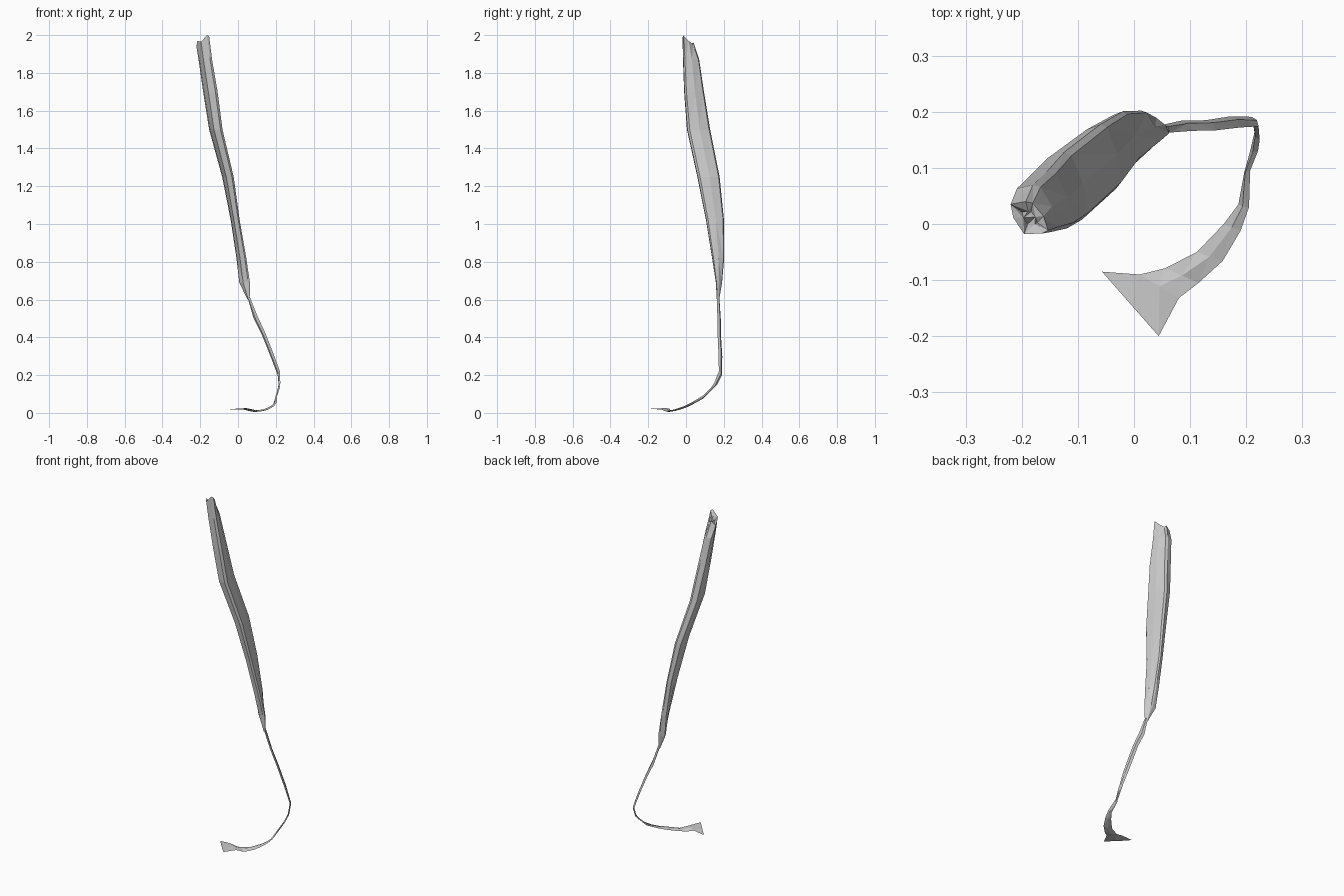
import bpy
import bmesh
from mathutils import Vector

if "Cube" in bpy.data.objects:
    bpy.data.objects.remove(bpy.data.objects["Cube"])


def loft(name, rings, cap_start=True, cap_end=True):
    """Skin a list of equal-length closed rings; returns a flat shaded object."""
    bm = bmesh.new()
    rows = [[bm.verts.new(p) for p in ring] for ring in rings]
    n = len(rows[0])
    for a, b in zip(rows, rows[1:]):
        for i in range(n):
            j = (i + 1) % n
            bm.faces.new((a[i], a[j], b[j], b[i]))
    for flag, row in ((cap_start, rows[0]), (cap_end, rows[-1])):
        if flag:
            bm.faces.new(row)
    bmesh.ops.triangulate(bm, faces=bm.faces)
    bmesh.ops.recalc_face_normals(bm, faces=bm.faces)
    mesh = bpy.data.meshes.new(name)
    bm.to_mesh(mesh)
    bm.free()
    obj = bpy.data.objects.new(name, mesh)
    bpy.context.collection.objects.link(obj)
    return obj


# Flattened slanted body: height and x / y extents of each section
sections = [
    (1.95, -.222, -.153, -.018, .040),
    (1.87, -.211, -.137, -.016, .070),
    (1.70, -.187, -.108, -.010, .095),
    (1.50, -.155, -.082, .005, .128),
    (1.25, -.086, -.023, .060, .178),
    (1.02, -.040, .009, .106, .201),
    (0.82, -.010, .044, .138, .202),
    (0.69, .005, .063, .158, .191),
    (0.60, .050, .062, .163, .176),
]
# Section outline inside its extents: narrow front edge, wide side, back rim
outline = [(.38, 0), (.85, .02), (1, .12), (.88, .55),
           (.6, .95), (.42, 1), (.03, .92), (.1, .5)]
rings = [[(x0 + u * (x1 - x0), y0 + v * (y1 - y0), z) for u, v in outline]
         for z, x0, x1, y0, y1 in sections]

# Torn top rim with a shallow crumpled hollow inside it
lift = [.015, .05, .045, .02, .0, .012, -.01, .02]
rings[0] = [(x, y, z + d) for (x, y, z), d in zip(rings[0], lift)]
mid = sum((Vector(p) for p in rings[0]), Vector()) / len(outline)
hollow = [Vector(p).lerp(mid, .6) + Vector((0, 0, -.03 + .015 * (i % 2)))
          for i, p in enumerate(rings[0])]
loft("body", [hollow] + rings)

# Ribbon tail: inner edge and outer edge (x, y, z) from the body to the flared tip
edges = [
    ((.048, .176, .62), (.064, .163, .61)),
    ((.083, .184, .50), (.104, .166, .51)),
    ((.128, .185, .41), (.146, .167, .42)),
    ((.172, .192, .30), (.189, .172, .31)),
    ((.210, .191, .20), (.222, .174, .22)),
    ((.215, .165, .15), (.224, .150, .16)),
    ((.207, .130, .115), (.221, .130, .13)),
    ((.196, .090, .075), (.207, .095, .095)),
    ((.186, .035, .045), (.205, .030, .055)),
    ((.160, .000, .028), (.190, -.012, .035)),
    ((.112, -.050, .012), (.158, -.066, .017)),
    ((.055, -.079, .011), (.115, -.105, .007)),
    ((.010, -.090, .024), (.080, -.132, .018)),
    ((-.057, -.085, .018), (.044, -.200, .023)),
]
mids = [(Vector(a) + Vector(b)) / 2 for a, b in edges]
strip = []
for i, (a, b) in enumerate(edges):
    a, b = Vector(a), Vector(b)
    along = mids[min(i + 1, len(mids) - 1)] - mids[max(i - 1, 0)]
    thick = .006 if i < 4 else .004
    if i == len(edges) - 1:
        thick = .002
    off = along.cross(b - a).normalized() * thick
    c = (a + b) / 2
    strip.append([a, c + off, b, c - off])
loft("ribbon_tail", strip)
